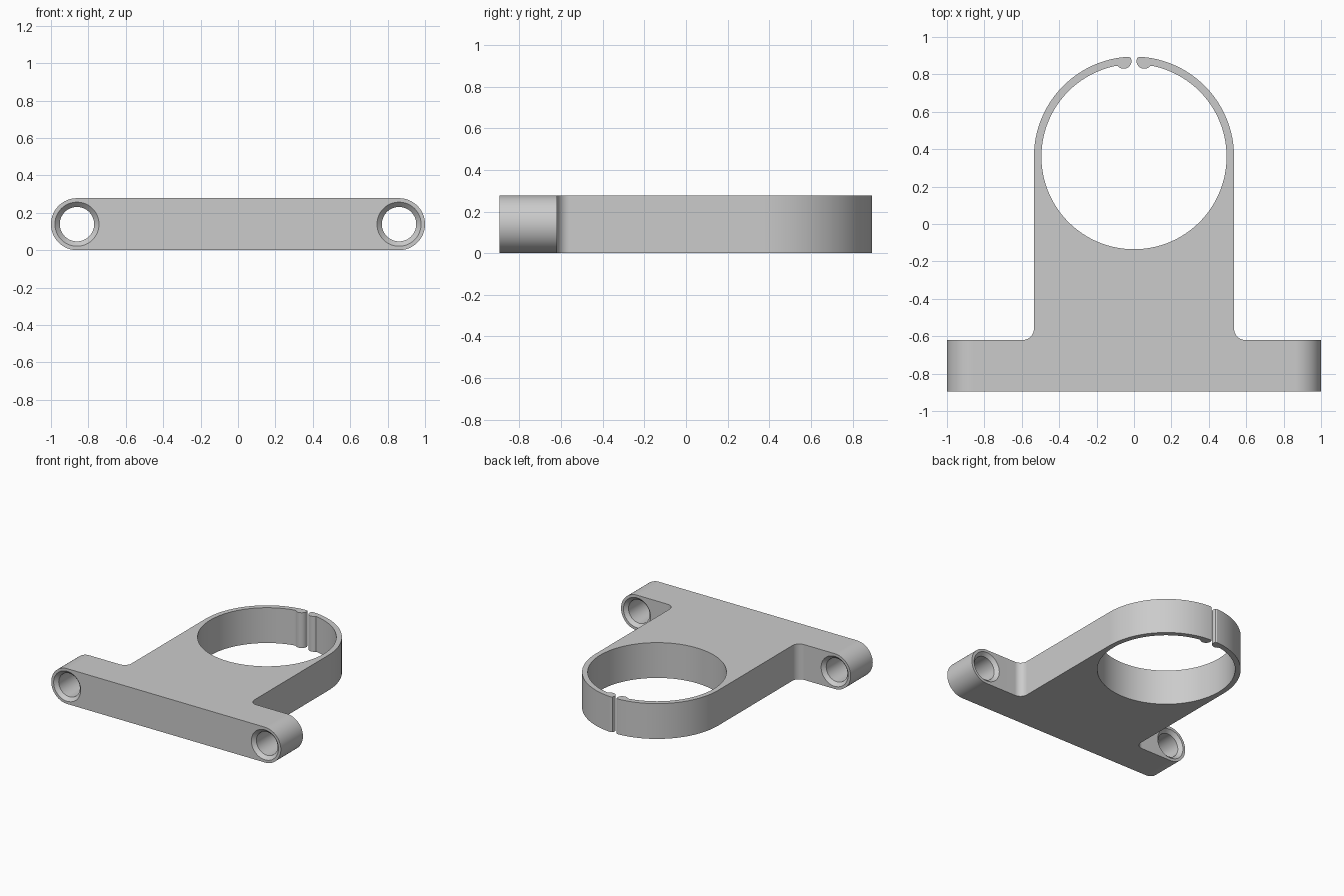
import bpy
import bmesh
from math import sin, cos, radians, pi

cube = bpy.data.objects.get("Cube")
if cube:
    bpy.data.objects.remove(cube, do_unlink=True)

FRONT, BAR_BACK = -0.895, -0.62
R_END = 0.139            # half the thickness of the bracket
HOLE_X = 1 - R_END
RING_Y, R_OUT, R_IN = 0.36, 0.535, 0.495

grey = bpy.data.materials.new("plain grey")
grey.use_nodes = True
colour = (0.6, 0.6, 0.6, 1)
grey.diffuse_color = colour
grey.node_tree.nodes["Principled BSDF"].inputs["Base Color"].default_value = colour


def arc(cx, cy, r, start, end, steps):
    angles = [radians(start + (end - start) * i / steps) for i in range(steps + 1)]
    return [(cx + r * cos(a), cy + r * sin(a)) for a in angles]


def make_object(name, bm):
    bmesh.ops.recalc_face_normals(bm, faces=bm.faces)
    mesh = bpy.data.meshes.new(name)
    bm.to_mesh(mesh)
    bm.free()
    mesh.materials.append(grey)
    obj = bpy.data.objects.new(name, mesh)
    bpy.context.collection.objects.link(obj)
    return obj


def loft(name, loops):
    """Skin matching closed loops and cap both ends."""
    bm = bmesh.new()
    rings = [[bm.verts.new(p) for p in loop] for loop in loops]
    for a, b in zip(rings, rings[1:]):
        for i in range(len(a)):
            bm.faces.new((a[i - 1], a[i], b[i], b[i - 1]))
    bm.faces.new(rings[0])
    bm.faces.new(rings[-1])
    return make_object(name, bm)


def cut(target, tool, operation):
    bpy.context.view_layer.objects.active = target
    mod = target.modifiers.new(tool.name, 'BOOLEAN')
    mod.operation = operation
    mod.solver = 'EXACT'
    mod.object = tool
    bpy.ops.object.modifier_apply(modifier=mod.name)
    bpy.data.objects.remove(tool, do_unlink=True)


# Plan outline, one half: bar end, fillet, outer ring, clip lip, inner ring
half = [(1.1, FRONT), (1.1, BAR_BACK)]
half += arc(R_OUT + 0.06, BAR_BACK + 0.06, 0.06, 270, 180, 10)
half += arc(0, RING_Y, R_OUT, 0, 86.8, 40)
half += [(0.018, 0.888)]
half += arc(0.055, 0.872, 0.042, 175, 320, 16)
half += arc(0, RING_Y, R_IN, 79, -90, 72)
half[-1] = (0, RING_Y - R_IN)
outline = half + [(-x, y) for x, y in reversed(half[:-1])]
bracket = loft("clamp_bracket", [[(x, y, z) for x, y in outline] for z in (-0.1, 0.4)])

# Rounded bar section gives the thickness and the round bar ends
section = arc(HOLE_X, R_END, R_END, -90, 90, 32) + arc(-HOLE_X, R_END, R_END, 90, 270, 32)
envelope = loft("rounded_envelope", [[(x, y, z) for x, z in section] for y in (-1.1, 1.1)])
cut(bracket, envelope, 'INTERSECT')

# Bolt holes, countersunk on both faces
R_HOLE, SINK = 0.092, 0.026
stations = [(FRONT - SINK, R_HOLE + 2 * SINK), (FRONT + SINK, R_HOLE),
            (BAR_BACK - SINK, R_HOLE), (BAR_BACK + SINK, R_HOLE + 2 * SINK)]
for side in (-1, 1):
    loops = [[(x, y, z) for x, z in arc(side * HOLE_X, R_END, r, 0, 360, 48)[:-1]]
             for y, r in stations]
    cut(bracket, loft("bolt_hole", loops), 'DIFFERENCE')

# Smooth curved walls, crisp edges
bpy.ops.object.select_all(action='DESELECT')
bracket.select_set(True)
bpy.context.view_layer.objects.active = bracket
bpy.ops.object.shade_smooth_by_angle(angle=radians(30))
weighted = bracket.modifiers.new("flat_face_normals", 'WEIGHTED_NORMAL')
weighted.keep_sharp = True
